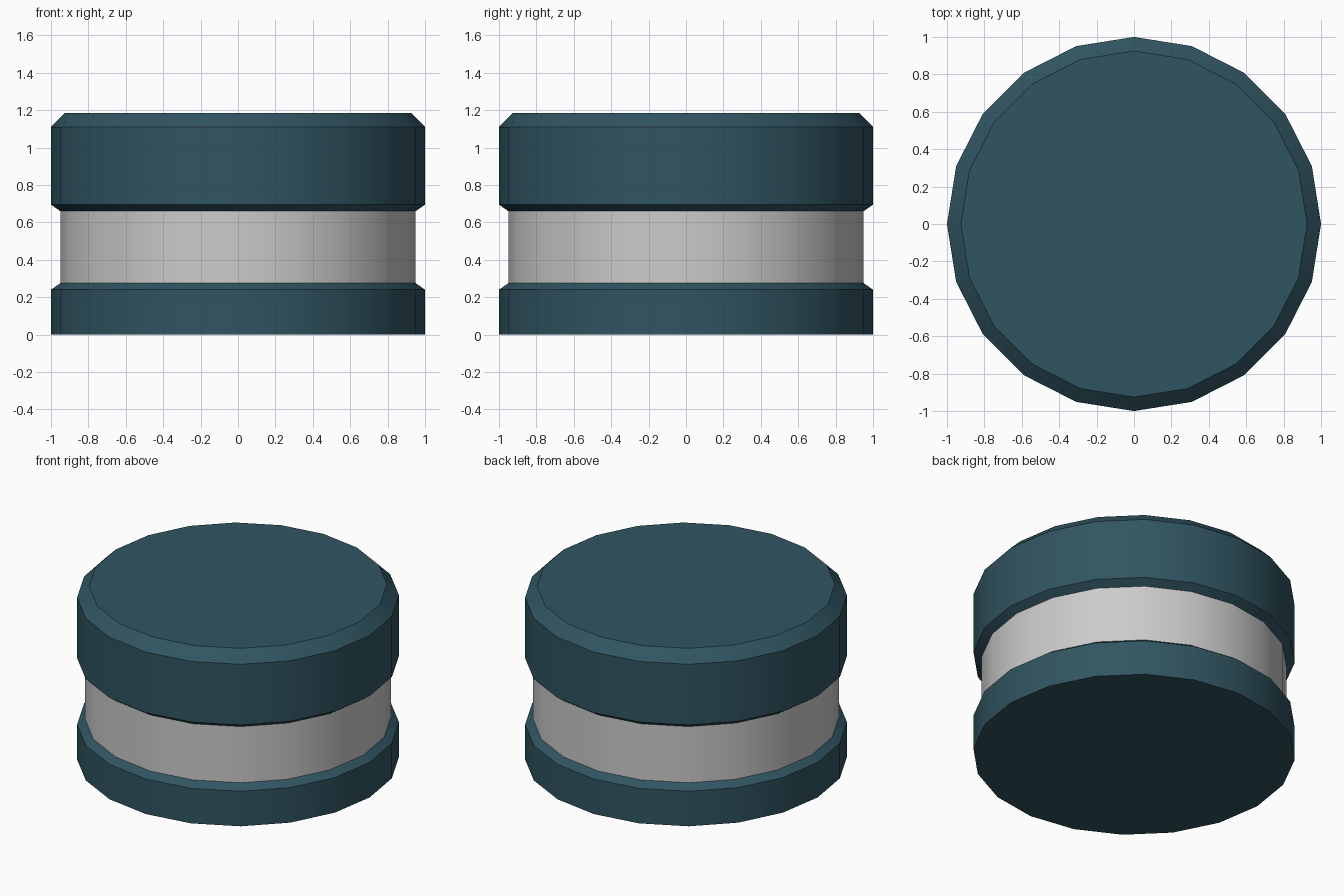
import bpy, bmesh, math

if "Cube" in bpy.data.objects:
    bpy.data.objects.remove(bpy.data.objects["Cube"])

SIDES = 20

teal = bpy.data.materials.new("dark_teal")
teal.diffuse_color = (0.03, 0.09, 0.12, 1)
teal.use_nodes = True
teal.node_tree.nodes["Principled BSDF"].inputs["Base Color"].default_value = teal.diffuse_color


def lathe(name, profile, cap_bottom=False, cap_top=False, material=None):
    """Revolve (radius, z) points around z, with optional end caps."""
    bm = bmesh.new()
    rings = []
    for r, z in profile:
        rings.append([bm.verts.new((r * math.cos(2 * math.pi * i / SIDES),
                                    r * math.sin(2 * math.pi * i / SIDES), z))
                      for i in range(SIDES)])
    for lo, hi in zip(rings, rings[1:]):
        for i in range(SIDES):
            j = (i + 1) % SIDES
            bm.faces.new((lo[i], lo[j], hi[j], hi[i]))
    if cap_bottom:
        bm.faces.new(rings[0][::-1])
    if cap_top:
        bm.faces.new(rings[-1])
    mesh = bpy.data.meshes.new(name)
    bm.to_mesh(mesh)
    bm.free()
    obj = bpy.data.objects.new(name, mesh)
    bpy.context.collection.objects.link(obj)
    if material:
        mesh.materials.append(material)
    bpy.ops.object.select_all(action='DESELECT')
    obj.select_set(True)
    bpy.context.view_layer.objects.active = obj
    bpy.ops.object.shade_smooth_by_angle(angle=math.radians(30))
    return obj


# Lower disc with a chamfered upper rim
lathe("base", [(1, 0), (1, 0.24), (0.95, 0.275)], cap_bottom=True, material=teal)

# Recessed grey band between the discs
lathe("middle_band", [(0.95, 0.275), (0.95, 0.66)])

# Upper disc, chamfered below and above
lathe("lid", [(0.95, 0.66), (1, 0.695), (1, 1.11), (0.925, 1.185)],
      cap_top=True, material=teal)
